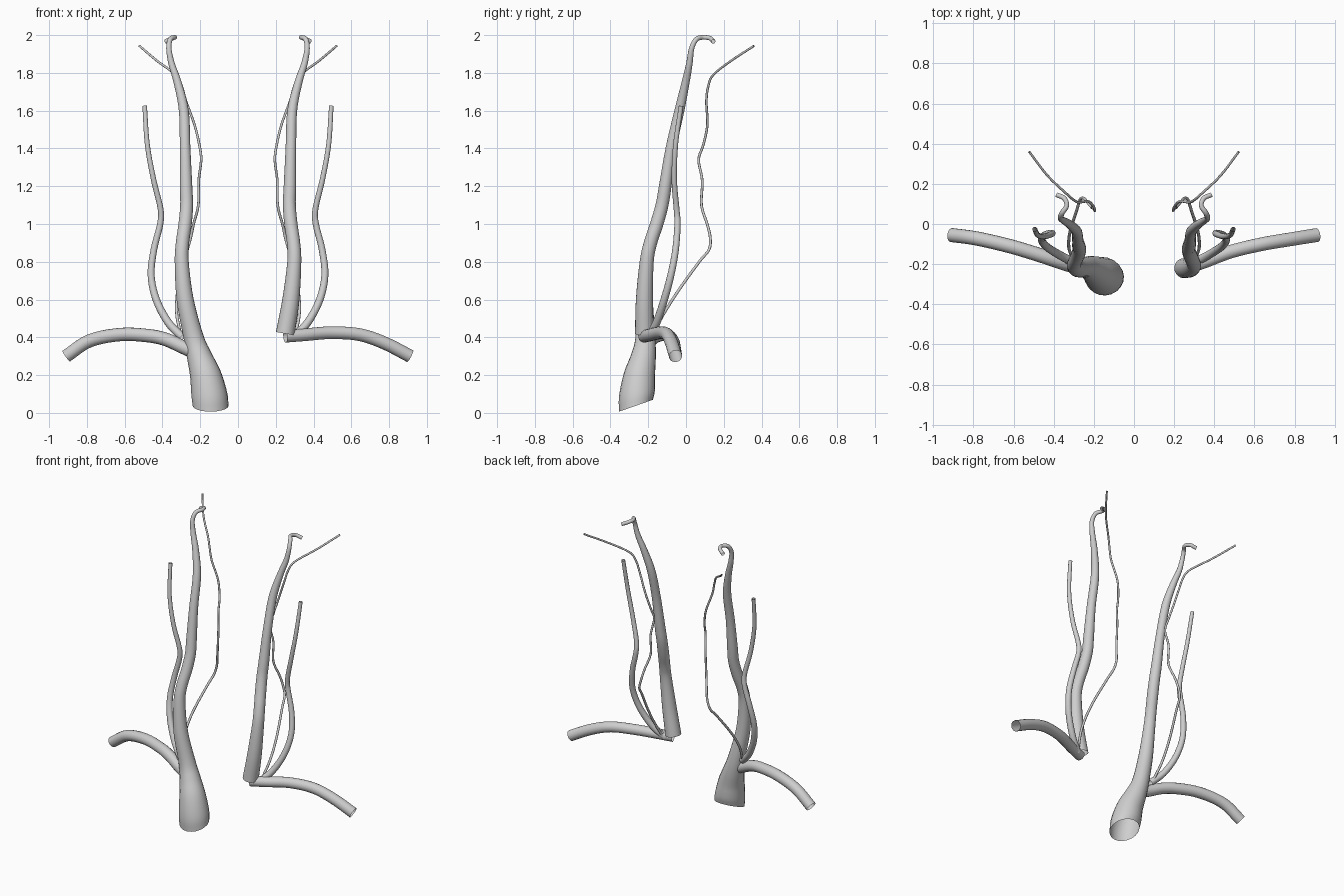
import bpy
import bmesh
import math
from mathutils import Vector

default_cube = bpy.data.objects.get("Cube")
if default_cube:
    bpy.data.objects.remove(default_cube, do_unlink=True)

# One pale grey for every vessel
GREY = (0.62, 0.62, 0.62, 1.0)
material = bpy.data.materials.new("pale_grey")
material.use_nodes = True
material.diffuse_color = GREY
material.node_tree.nodes["Principled BSDF"].inputs["Base Color"].default_value = GREY


def spline(points, steps):
    """Smooth path through (x, y, z, radius) points."""
    pts = [Vector(p) for p in points]
    pts = [2 * pts[0] - pts[1]] + pts + [2 * pts[-1] - pts[-2]]
    path = []
    for a, b, c, d in zip(pts, pts[1:], pts[2:], pts[3:]):
        for i in range(steps):
            t = i / steps
            path.append(0.5 * (2 * b + (c - a) * t
                               + (2 * a - 5 * b + 4 * c - d) * t ** 2
                               + (3 * b - a - 3 * c + d) * t ** 3))
    path.append(pts[-2])
    return path


def with_radius(points, start, end):
    """Add an evenly tapering radius to (x, y, z) points."""
    last = len(points) - 1
    return [(*p, start + (end - start) * i / last) for i, p in enumerate(points)]


def mirrored(points):
    return [(-p[0], *p[1:]) for p in points]


def vessel(name, points, sides=16, steps=5, rim_axis=None):
    """Sweep an open-ended round tube; rim_axis tilts the first opening."""
    path = spline(points, steps)
    centres = [p.to_3d() for p in path]
    bm = bmesh.new()
    rings = []
    normal = Vector((0.31, -0.9, 0.17))
    for i, centre in enumerate(centres):
        before = centres[max(i - 1, 0)]
        after = centres[min(i + 1, len(centres) - 1)]
        axis = (after - before).normalized()
        if rim_axis:
            blend = min(i / (2 * steps), 1)
            axis = Vector(rim_axis).normalized().lerp(axis, blend).normalized()
        normal = (normal - axis * normal.dot(axis)).normalized()
        side = axis.cross(normal)
        ring = []
        for k in range(sides):
            angle = math.tau * k / sides
            offset = normal * math.cos(angle) + side * math.sin(angle)
            ring.append(bm.verts.new(centre + offset * path[i][3]))
        rings.append(ring)
    for low, high in zip(rings, rings[1:]):
        for k in range(sides):
            n = (k + 1) % sides
            bm.faces.new((low[k], low[n], high[n], high[k]))
    for face in bm.faces:
        face.smooth = True
    mesh = bpy.data.meshes.new(name)
    bm.to_mesh(mesh)
    bm.free()
    mesh.materials.append(material)
    obj = bpy.data.objects.new(name, mesh)
    bpy.context.collection.objects.link(obj)
    return obj


# Main neck vessel, ending in a small hook (right side)
neck = [
    (-0.28, -0.22, 0.6, 0.045),
    (-0.298, -0.208, 0.8, 0.037),
    (-0.294, -0.188, 0.9, 0.035),
    (-0.28, -0.155, 1.0, 0.035),
    (-0.272, -0.127, 1.1, 0.034),
    (-0.275, -0.11, 1.2, 0.033),
    (-0.28, -0.08, 1.4, 0.028),
    (-0.287, -0.035, 1.6, 0.026),
    (-0.32, -0.002, 1.75, 0.021),
    (-0.352, 0.018, 1.85, 0.017),
    (-0.366, 0.03, 1.93, 0.014),
    (-0.358, 0.055, 1.978, 0.013),
    (-0.335, 0.092, 1.988, 0.012),
    (-0.348, 0.128, 1.983, 0.012),
    (-0.384, 0.145, 1.966, 0.012),
]

# Wide flared trunk below the right neck vessel
trunk = [
    (-0.145, -0.265, 0.038, 0.095),
    (-0.152, -0.26, 0.1, 0.095),
    (-0.172, -0.246, 0.2, 0.083),
    (-0.205, -0.225, 0.3, 0.066),
    (-0.235, -0.215, 0.4, 0.053),
]
vessel("right_trunk_and_neck_vessel", trunk + neck, 20, rim_axis=(0, -0.33, 0.94))

# The left neck vessel stops short with a cut end
vessel("left_neck_vessel", [(0.25, -0.22, 0.42, 0.05)] + mirrored(neck), 20)

# Outer branch beside the neck vessel
outer = with_radius([
    (-0.295, -0.195, 0.4),
    (-0.37, -0.155, 0.48),
    (-0.433, -0.115, 0.6),
    (-0.46, -0.08, 0.73),
    (-0.445, -0.055, 0.865),
    (-0.412, -0.045, 1.0),
    (-0.41, -0.05, 1.08),
    (-0.447, -0.062, 1.235),
    (-0.48, -0.055, 1.42),
    (-0.494, -0.026, 1.625),
], 0.022, 0.012)

# Thin winding branch behind
thin = with_radius([
    (-0.305, -0.175, 0.42),
    (-0.325, -0.115, 0.53),
    (-0.318, -0.035, 0.655),
    (-0.285, 0.07, 0.8),
    (-0.268, 0.122, 0.865),
    (-0.25, 0.128, 0.93),
    (-0.235, 0.112, 1.0),
    (-0.21, 0.082, 1.1),
    (-0.208, 0.086, 1.23),
    (-0.195, 0.067, 1.34),
    (-0.205, 0.092, 1.42),
    (-0.23, 0.113, 1.525),
    (-0.275, 0.108, 1.65),
    (-0.298, 0.118, 1.73),
    (-0.33, 0.145, 1.79),
    (-0.43, 0.24, 1.865),
    (-0.522, 0.36, 1.943),
], 0.008, 0.006)

for label, points in (("right", lambda p: p), ("left", mirrored)):
    vessel(label + "_outer_branch", points(outer))
    vessel(label + "_thin_branch", points(thin), 10)

# Arm vessels reaching sideways, one per side
vessel("right_arm_vessel", with_radius([
    (-0.23, -0.225, 0.32),
    (-0.3, -0.21, 0.352),
    (-0.38, -0.185, 0.388),
    (-0.47, -0.155, 0.408),
    (-0.62, -0.11, 0.415),
    (-0.785, -0.072, 0.382),
    (-0.91, -0.055, 0.3),
], 0.036, 0.035))
vessel("left_arm_vessel", with_radius([
    (0.25, -0.222, 0.405),
    (0.35, -0.188, 0.413),
    (0.485, -0.137, 0.424),
    (0.64, -0.1, 0.415),
    (0.775, -0.077, 0.37),
    (0.912, -0.055, 0.3),
], 0.033, 0.035))
